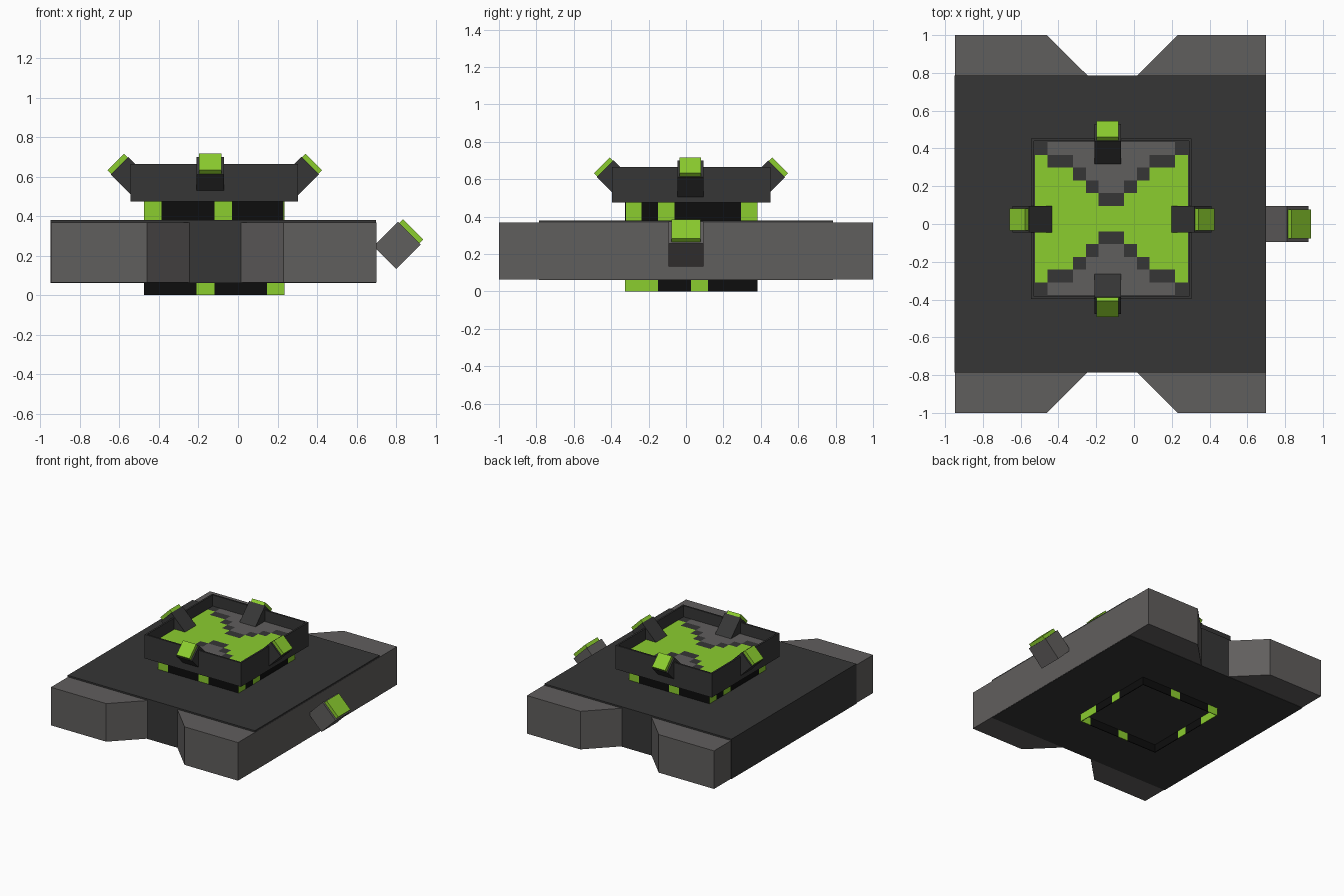
import bpy, bmesh, math
from mathutils import Matrix, Vector

if "Cube" in bpy.data.objects:
    bpy.data.objects.remove(bpy.data.objects["Cube"])


def material(name, rgb):
    m = bpy.data.materials.new(name)
    m.diffuse_color = (*rgb, 1)
    m.use_nodes = True
    m.node_tree.nodes["Principled BSDF"].inputs["Base Color"].default_value = m.diffuse_color
    return m


GREEN = material("lime green", (0.26, 0.61, 0.028))
GREY = material("mid grey", (0.118, 0.112, 0.110))
DARK = material("dark grey", (0.037, 0.037, 0.037))
BLACK = material("black", (0.004, 0.004, 0.004))


def finish(name, bm, mats):
    bmesh.ops.recalc_face_normals(bm, faces=bm.faces)
    me = bpy.data.meshes.new(name)
    bm.to_mesh(me)
    bm.free()
    for m in mats:
        me.materials.append(m)
    ob = bpy.data.objects.new(name, me)
    bpy.context.collection.objects.link(ob)
    return ob


def add_box(bm, lo, hi, mat=0, matrix=Matrix()):
    lo, hi = Vector(lo), Vector(hi)
    m = matrix @ Matrix.Translation((lo + hi) / 2) @ Matrix.Diagonal((*(hi - lo), 1))
    verts = bmesh.ops.create_cube(bm, size=1, matrix=m)["verts"]
    for f in {f for v in verts for f in v.link_faces}:
        f.material_index = mat


# Notched base body: half outline, turned round for the rear half
bm = bmesh.new()
front = [(-0.947, -1), (-0.46, -1), (-0.24, -0.78), (0.01, -0.78), (0.23, -1), (0.70, -1)]
outline = front + [(x, -y) for x, y in reversed(front)]
face = bm.faces.new([bm.verts.new((x, y, 0.065)) for x, y in outline])
top = bmesh.ops.extrude_face_region(bm, geom=[face])["geom"]
bmesh.ops.translate(bm, verts=[g for g in top if isinstance(g, bmesh.types.BMVert)], vec=(0, 0, 0.303))
finish("base_body", bm, [GREY])

# Dark core, slightly proud of the base
bm = bmesh.new()
add_box(bm, (-0.95, -0.785, 0.062), (0.698, 0.785, 0.38))
finish("base_core", bm, [DARK])

# Hollow square collar with coloured cells, passing through the base
CX, CY = -0.12, 0.028
HALF = 0.355
CELL = HALF / 4
LOWER = [{3, 7}, {0, 1, 4}]
UPPER = [{0, 4}, {0, 2, 7}]
bm = bmesh.new()
for side in range(4):
    m = Matrix.Translation((CX, CY, 0)) @ Matrix.Rotation(side * math.pi / 2, 4, "Z")
    for z0, z1, cells in ((0, 0.2, LOWER), (0.2, 0.48, UPPER)):
        for i in range(8):
            x = -HALF + i * CELL
            add_box(bm, (x, -HALF, z0), (x + CELL, -HALF + 0.006, z1),
                    int(i in cells[side % 2]), m)
finish("collar", bm, [BLACK, GREEN])

# Tray walls and bottom
R, INNER = 0.424, 0.405
bm = bmesh.new()
add_box(bm, (CX - R, CY - R, 0.475), (CX + R, CY + R, 0.665))
bm.faces.ensure_lookup_table()
lid = max(bm.faces, key=lambda f: f.calc_center_median().z)
bmesh.ops.inset_region(bm, faces=[lid], thickness=R - INNER)
sunk = bmesh.ops.extrude_face_region(bm, geom=[lid])["geom"]
bmesh.ops.translate(bm, verts=[g for g in sunk if isinstance(g, bmesh.types.BMVert)], vec=(0, 0, -0.09))
bmesh.ops.delete(bm, geom=[lid], context="FACES_ONLY")
finish("tray", bm, [DARK])

# Stepped mosaic floor: dark border between grey wedges and green field
STEP = [(0, 0), (1, 2), (3, 3), (4, 4), (5, 5)]  # dark columns per row
bm = bmesh.new()
bmesh.ops.create_grid(bm, x_segments=12, y_segments=12, size=INNER,
                      matrix=Matrix.Translation((CX, CY, 0.579)))
for f in bm.faces:
    c = f.calc_center_median()
    col = int((c.x - CX + INNER) / (2 * INNER) * 12)
    row = int((c.y - CY + INNER) / (2 * INNER) * 12)
    col, row = min(col, 11 - col), min(row, 11 - row)
    if row < 5:
        first, last = STEP[row]
        f.material_index = 0 if col < first else 1 if col <= last else 2
finish("tray_floor", bm, [GREEN, DARK, GREY])


# Lamps: a block tilted 45 degrees with a green plate on its outer face
def lamp(name, pos, turn, width, tall, plate_w, plate_t, mat):
    m = (Matrix.Translation(pos) @ Matrix.Rotation(turn, 4, "Z")
         @ Matrix.Rotation(-math.pi / 4, 4, "Y"))
    bm = bmesh.new()
    add_box(bm, (-0.175, -width / 2, -tall / 2), (0, width / 2, tall / 2), 0, m)
    add_box(bm, (-0.01, -plate_w / 2, -plate_t / 2), (0.026, plate_w / 2, plate_t / 2), 1, m)
    finish(name, bm, [mat, GREEN])


for name, x, y, turn in (("right", 0.365, 0.024, 0), ("back", -0.14, 0.485, 90),
                         ("left", -0.60, 0.024, 180), ("front", -0.14, -0.432, 270)):
    lamp("tray_lamp_" + name, (x, y, 0.656), math.radians(turn), 0.14, 0.126, 0.115, 0.118, DARK)
lamp("base_lamp", (0.867, 0.0, 0.315), 0, 0.188, 0.163, 0.155, 0.145, GREY)
